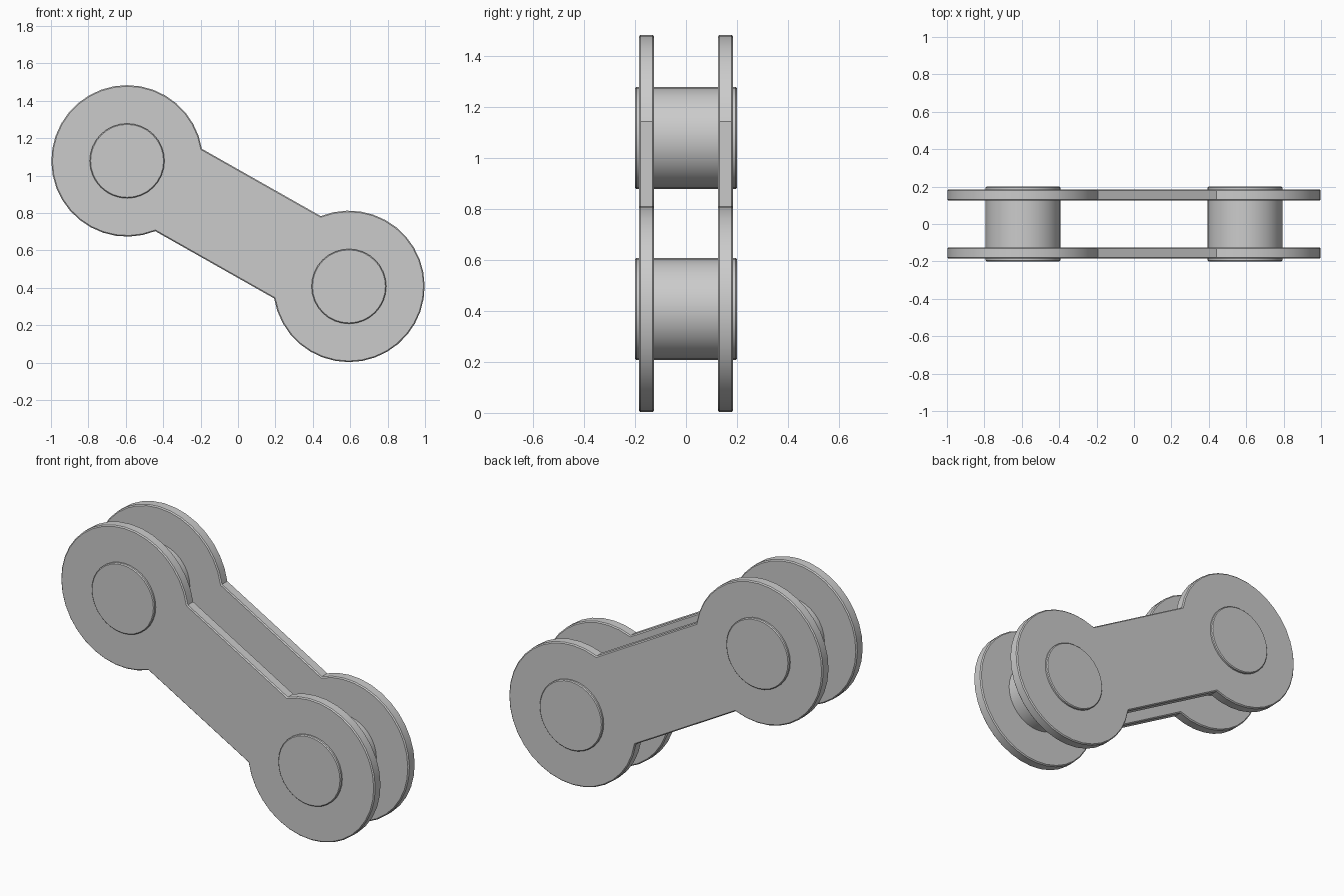
import bpy, bmesh
from math import sin, cos, asin, pi, atan2, hypot
from mathutils import Vector

if "Cube" in bpy.data.objects:
    bpy.data.objects.remove(bpy.data.objects["Cube"])

A, B = Vector((-0.593, 1.079)), Vector((0.593, 0.408))   # pin centres (x, z)
EYE_R, PIN_R, HALF_BAR = 0.405, 0.2, 0.253


def smooth(obj, angle=0.6):
    bpy.ops.object.select_all(action='DESELECT')
    obj.select_set(True)
    bpy.context.view_layer.objects.active = obj
    bpy.ops.object.shade_smooth_by_angle(angle=angle)


def prism(name, outline, y0, y1, bevel):
    """Extrude an (x, z) outline along y."""
    bm = bmesh.new()
    face = bm.faces.new([bm.verts.new((p.x, y0, p.y)) for p in outline])
    out = bmesh.ops.extrude_face_region(bm, geom=[face])
    verts = [v for v in out['geom'] if isinstance(v, bmesh.types.BMVert)]
    bmesh.ops.translate(bm, verts=verts, vec=(0, y1 - y0, 0))
    bmesh.ops.recalc_face_normals(bm, faces=bm.faces)
    rims = [e for e in bm.edges if abs(e.verts[0].co.y - e.verts[1].co.y) < 1e-6]
    bmesh.ops.bevel(bm, geom=rims, offset=bevel, segments=1, affect='EDGES')
    mesh = bpy.data.meshes.new(name)
    bm.to_mesh(mesh)
    bm.free()
    obj = bpy.data.objects.new(name, mesh)
    bpy.context.collection.objects.link(obj)
    smooth(obj)
    return obj


def arc(centre, radius, start, end, steps):
    return [centre + radius * Vector((cos(start + (end - start) * i / steps),
                                      sin(start + (end - start) * i / steps)))
            for i in range(steps + 1)]


# Link plate outline: two round eyes joined by a straight bar
direction = B - A
tilt = atan2(direction.y, direction.x)
neck = asin(HALF_BAR / EYE_R)
outline = (arc(A, EYE_R, tilt + neck, tilt + 2 * pi - neck, 28)
           + arc(B, EYE_R, tilt + pi + neck, tilt + 3 * pi - neck, 28))

# Front and back plates
for name, side in (("front_plate", -1), ("back_plate", 1)):
    prism(name, outline, side * 0.125, side * 0.185, 0.006)

# Pins running through both plates
for name, centre in (("upper_pin", A), ("lower_pin", B)):
    prism(name, arc(centre, PIN_R, 0, 2 * pi, 32)[:-1], -0.2, 0.2, 0.005)
